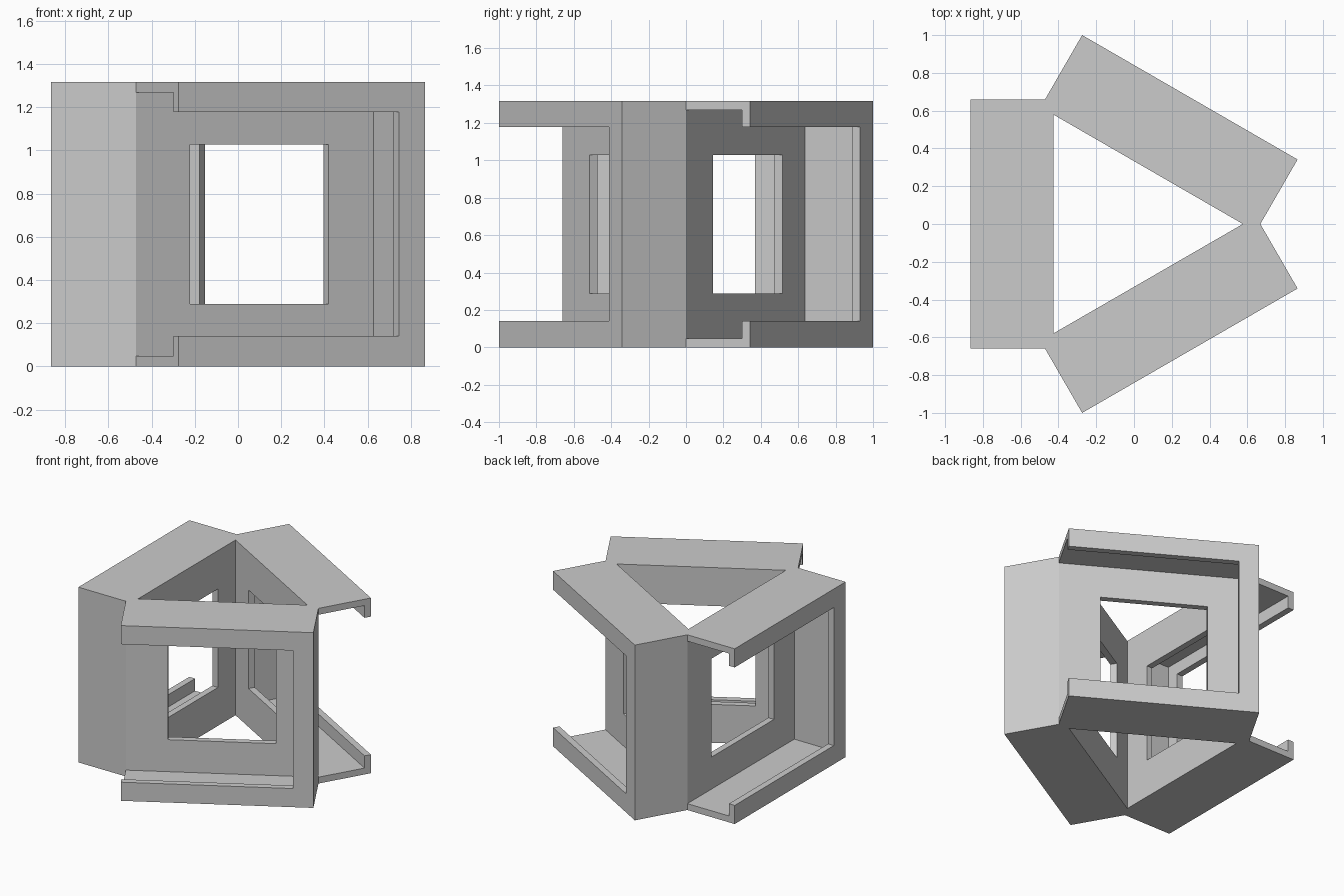
import bpy, bmesh
from math import radians, sqrt

cube = bpy.data.objects.get("Cube")
if cube:
    bpy.data.objects.remove(cube, do_unlink=True)

HALF = 0.6585            # half width of a frame
H = 2 * HALF             # height
OUTER = 0.7745           # centre to the outer face
MITRE = HALF / sqrt(3)   # depth where neighbouring frames meet
INNER = 0.334            # centre to the inner face
SHELL = 0.048            # thickness of slabs, wall and lips
RIM = 0.14               # visible rim around the opening
WINDOW = 0.37            # half size of the window
CENTRE_X = -0.0915

grey = bpy.data.materials.new("plain grey")
grey.use_nodes = True
colour = (0.6, 0.6, 0.6, 1)
grey.diffuse_color = colour
grey.node_tree.nodes["Principled BSDF"].inputs["Base Color"].default_value = colour


def prism(name, outline, z0, z1):
    """Extrude a flat outline from z0 to z1."""
    bm = bmesh.new()
    base = bm.faces.new([bm.verts.new((x, y, z0)) for x, y in outline])
    top = bmesh.ops.extrude_face_region(bm, geom=[base])["geom"]
    bmesh.ops.translate(bm, vec=(0, 0, z1 - z0),
                        verts=[v for v in top if isinstance(v, bmesh.types.BMVert)])
    bmesh.ops.recalc_face_normals(bm, faces=bm.faces)
    mesh = bpy.data.meshes.new(name)
    bm.to_mesh(mesh)
    bm.free()
    mesh.materials.append(grey)
    obj = bpy.data.objects.new(name, mesh)
    bpy.context.scene.collection.objects.link(obj)
    return obj


def block(name, x0, x1, near, far, z0, z1):
    """Box between two distances from the centre, towards the front."""
    return prism(name, [(x0, -far), (x1, -far), (x1, -near), (x0, -near)], z0, z1)


# Solid frame with mitred inner ends
tip = INNER * sqrt(3)
frame = prism("front_frame", [(-HALF, -OUTER), (HALF, -OUTER), (HALF, -MITRE),
                              (tip, -INNER), (-tip, -INNER), (-HALF, -MITRE)], 0, H)

# Cavity behind the lips, front opening, and window; the first two run out one end
cutters = [
    block("cavity_cutter", -1, HALF - SHELL, MITRE + 0.001, OUTER - SHELL, SHELL, H - SHELL),
    block("opening_cutter", -1, HALF - RIM, OUTER - 2 * SHELL, 1, RIM, H - RIM),
    block("window_cutter", -WINDOW, WINDOW, 0.2, 0.5, HALF - WINDOW, HALF + WINDOW),
]
for cutter in cutters:
    cutter.hide_render = True
    cut = frame.modifiers.new(cutter.name, "BOOLEAN")
    cut.operation = "DIFFERENCE"
    cut.solver = "EXACT"
    cut.object = cutter

# Bake the cuts and drop the cutters
bpy.context.view_layer.update()
shape = bpy.data.meshes.new_from_object(
    frame.evaluated_get(bpy.context.evaluated_depsgraph_get()))
frame.modifiers.clear()
frame.data = shape
for cutter in cutters:
    bpy.data.objects.remove(cutter, do_unlink=True)

# Three frames around the triangular well
for name, angle in (("front_frame", 30), ("back_frame", 150), ("side_frame", 270)):
    obj = frame
    if name != "front_frame":
        obj = bpy.data.objects.new(name, shape)
        bpy.context.scene.collection.objects.link(obj)
    obj.location.x = CENTRE_X
    obj.rotation_euler.z = radians(angle)
